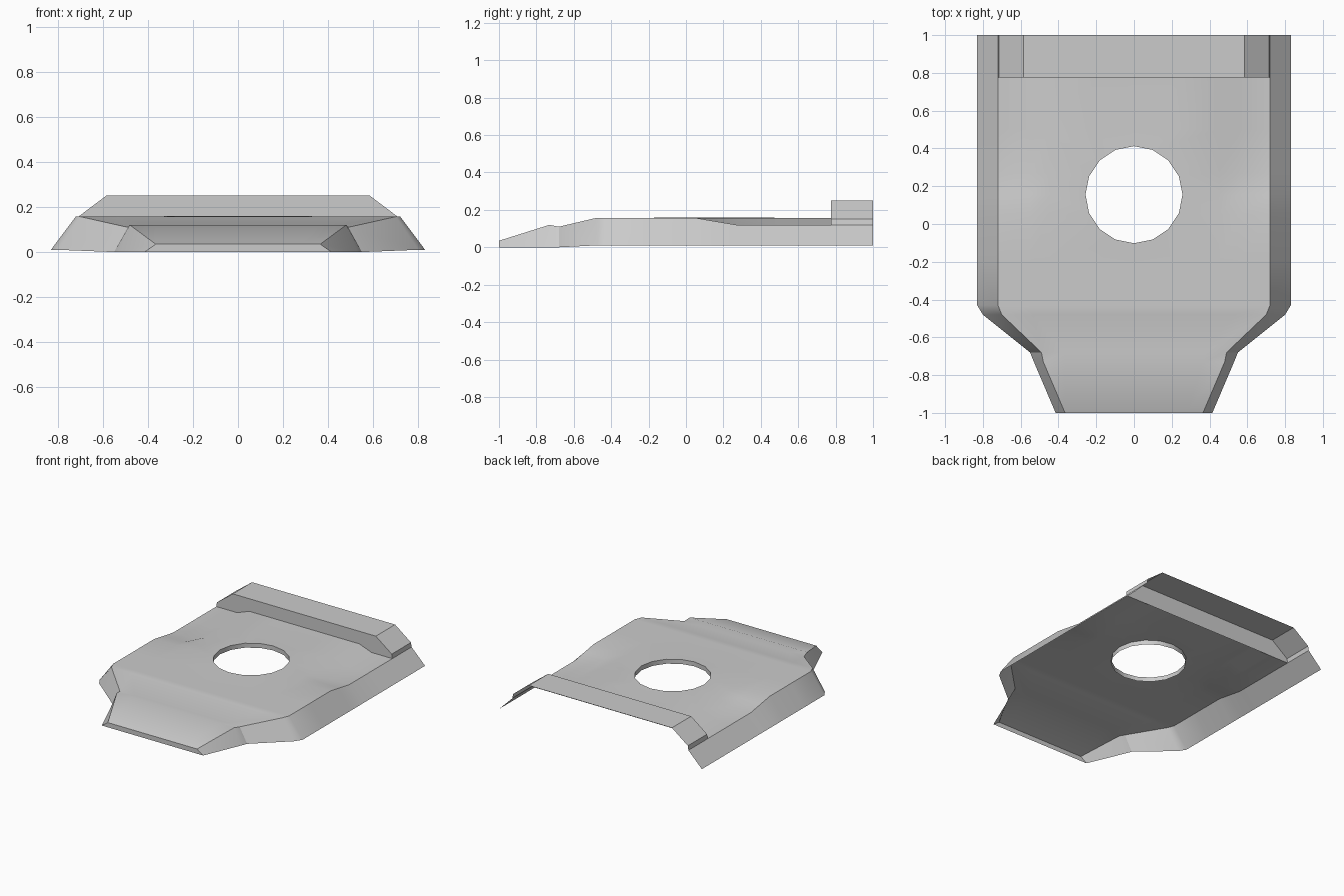
import bpy, bmesh
from math import cos, sin, pi, radians

cube = bpy.data.objects.get("Cube")
if cube:
    bpy.data.objects.remove(cube)

grey = bpy.data.materials.new("light_grey")
grey.use_nodes = True
colour = (0.6, 0.6, 0.6, 1)
grey.diffuse_color = colour
grey.node_tree.nodes["Principled BSDF"].inputs["Base Color"].default_value = colour


def finish(bm, name):
    bmesh.ops.recalc_face_normals(bm, faces=bm.faces)
    mesh = bpy.data.meshes.new(name)
    bm.to_mesh(mesh)
    bm.free()
    mesh.materials.append(grey)
    ob = bpy.data.objects.new(name, mesh)
    bpy.context.collection.objects.link(ob)
    bpy.ops.object.select_all(action='DESELECT')
    ob.select_set(True)
    bpy.context.view_layer.objects.active = ob
    bpy.ops.object.shade_smooth_by_angle(angle=radians(30))
    return ob


# Plate rows: y, top half width, top height, skirt half width, skirt height
PLATE = 0.157
BAR_Y = 0.775
rows = [(-1, .365, .035, .415, 0), (-.73, .48, .12, .53, 0), (-.68, .49, .11, .55, 0),
        (-.48, .70, PLATE, .80, .01), (-.43, .72, PLATE, .83, .01)]
rows += [(y, .72, PLATE, .83, .01) for y in (-.2, .05, .155, .27, .5, BAR_Y)]
half = [.225, .45, .55, .72]
cols = [-x for x in reversed(half)] + [0] + half


def side_drop(x, y):
    # Sides sink toward the rear bar
    if abs(x) < .5:
        return 0
    return .037 * min(1, max(0, (y - .05) / .22))


# Plate with a gap around the hole
bm = bmesh.new()
grid = [[bm.verts.new((x * w / .72, y, z - side_drop(x, y))) for x in cols]
        for y, w, z, _, _ in rows]
for j in range(len(rows) - 1):
    for i in range(len(cols) - 1):
        if not (5 <= j < 9 and 2 <= i < 6):
            bm.faces.new((grid[j][i], grid[j][i + 1], grid[j + 1][i + 1], grid[j + 1][i]))

# Round hole and its short rim
border = ([grid[5][i] for i in range(2, 6)] + [grid[j][6] for j in range(5, 9)]
          + [grid[9][i] for i in range(6, 2, -1)] + [grid[j][2] for j in range(9, 5, -1)])
angles = [pi * (k / 8 - .75) for k in range(16)]
rings = [[bm.verts.new((.257 * cos(a), .155 + .257 * sin(a), z)) for a in angles]
         for z in (PLATE + .003, PLATE - .03)]
for outer, inner in ((border, rings[0]), rings):
    for k in range(16):
        n = (k + 1) % 16
        bm.faces.new((outer[k], outer[n], inner[n], inner[k]))

# Sloping skirts, carried on under the bar ends, and the nose face
for side, col in ((-1, 0), (1, -1)):
    upper = [row[col] for row in grid] + [bm.verts.new((side * .72, 1, .12))]
    lower = [bm.verts.new((side * b, y, zb)) for y, _, _, b, zb in rows]
    lower.append(bm.verts.new((side * .83, 1, .01)))
    for k in range(len(upper) - 1):
        bm.faces.new((upper[k], upper[k + 1], lower[k + 1], lower[k]))
    if side < 0:
        nose_left = lower[0]
bm.faces.new(grid[0] + [lower[0], nose_left])
finish(bm, "plate")

# Raised rear bar, open behind and below
bm = bmesh.new()
profile = [(-.72, .12), (-.715, .152), (-.585, .25), (.585, .25), (.715, .152), (.72, .12)]
front, back = [[bm.verts.new((x, y, z)) for x, z in profile] for y in (BAR_Y, 1)]
for k in range(len(profile) - 1):
    bm.faces.new((front[k], front[k + 1], back[k + 1], back[k]))
bm.faces.new(front)
finish(bm, "rear_bar")
